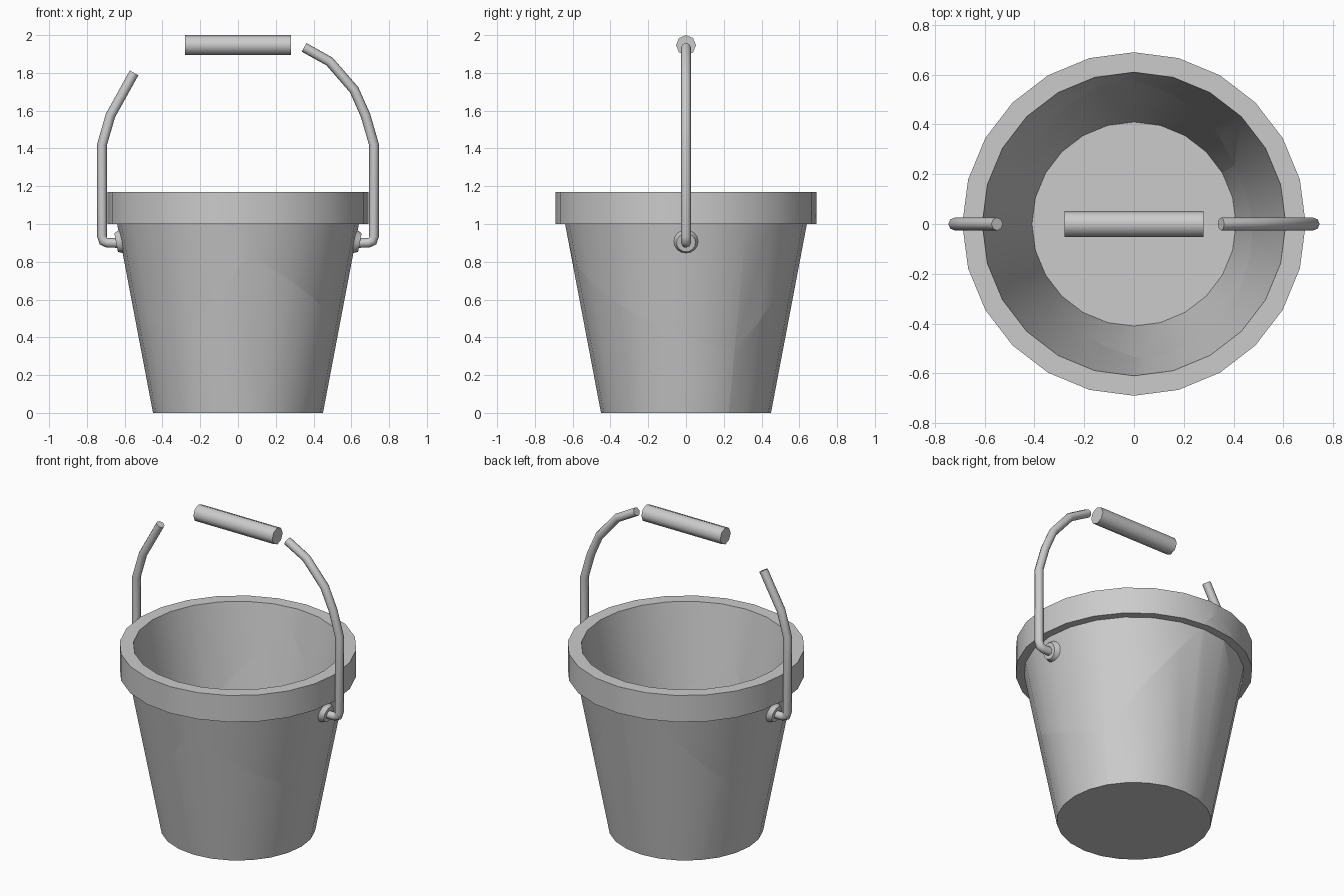
import bpy, bmesh, math
from mathutils import Vector, Matrix

if "Cube" in bpy.data.objects:
    bpy.data.objects.remove(bpy.data.objects["Cube"])

SEG = 24


def finish(bm, name, angle=35):
    bmesh.ops.recalc_face_normals(bm, faces=bm.faces[:])
    me = bpy.data.meshes.new(name)
    bm.to_mesh(me)
    bm.free()
    ob = bpy.data.objects.new(name, me)
    bpy.context.collection.objects.link(ob)
    bpy.ops.object.select_all(action='DESELECT')
    ob.select_set(True)
    bpy.context.view_layer.objects.active = ob
    bpy.ops.object.shade_smooth_by_angle(angle=math.radians(angle))
    return ob


def lathe(profile):
    """Closed solid of revolution; first and last rings are capped."""
    bm = bmesh.new()
    rings = [[bm.verts.new((r * math.cos(2 * math.pi * i / SEG),
                            r * math.sin(2 * math.pi * i / SEG), z))
              for i in range(SEG)] for r, z in profile]
    for a, b in zip(rings, rings[1:]):
        for i in range(SEG):
            j = (i + 1) % SEG
            bm.faces.new((a[i], a[j], b[j], b[i]))
    bm.faces.new(rings[0][::-1])
    bm.faces.new(rings[-1])
    bmesh.ops.recalc_face_normals(bm, faces=bm.faces[:])
    return bm


# Bucket: tapered wall, thick rim and inner floor, split into five shards
PROFILE = [(0.45, 0), (0.64, 1.0), (0.69, 1.0), (0.69, 1.17),
           (0.61, 1.17), (0.41, 0.05)]
SHARDS = {
    "shard_upper_left": (-0.394, -0.092, 0.775),
    "shard_upper_right": (0.404, -0.02, 0.775),
    "shard_lower_front": (0.20, -0.20, 0.30),
    "shard_lower_left": (-0.334, -0.01, 0.26),
    "shard_lower_back": (-0.076, 0.28, 0.30),
}
for name, seed in SHARDS.items():
    bm = lathe(PROFILE)
    here = Vector(seed)
    for other in SHARDS.values():
        if other == seed:
            continue
        there = Vector(other)
        cut = bmesh.ops.bisect_plane(
            bm, geom=bm.verts[:] + bm.edges[:] + bm.faces[:], dist=1e-5,
            plane_co=(here + there) / 2, plane_no=(there - here).normalized(),
            clear_outer=True)
        edges = [e for e in cut["geom_cut"]
                 if isinstance(e, bmesh.types.BMEdge) and e.is_boundary]
        if edges:
            bmesh.ops.triangle_fill(bm, edges=edges, use_beauty=True,
                                    use_dissolve=False)
    finish(bm, "bucket_" + name)


# Bent wire handle, snapped to different lengths on each side
def wire(name, pts):
    cu = bpy.data.curves.new(name, 'CURVE')
    cu.dimensions = '3D'
    cu.bevel_depth = 0.026
    cu.bevel_resolution = 2
    cu.use_fill_caps = True
    sp = cu.splines.new('POLY')
    sp.points.add(len(pts) - 1)
    for p, (x, z) in zip(sp.points, pts):
        p.co = (x, 0, z, 1)
    sp.use_smooth = True
    bpy.context.collection.objects.link(bpy.data.objects.new(name, cu))


LOWER = [(0.61, 0.90), (0.69, 0.90), (0.713, 0.91), (0.72, 0.935), (0.72, 1.42)]
wire("handle_right", LOWER + [(0.675, 1.575), (0.615, 1.71), (0.485, 1.86), (0.35, 1.935)])
wire("handle_left", [(-x, z) for x, z in LOWER + [(0.675, 1.575), (0.55, 1.80)]])

# Handle grip
bm = bmesh.new()
bmesh.ops.create_cone(bm, cap_ends=True, segments=8, radius1=0.053, radius2=0.053,
                      depth=0.56,
                      matrix=Matrix.Translation((0, 0, 1.947)) @ Matrix.Rotation(math.pi / 2, 4, 'Y'))
finish(bm, "handle_grip", 50)

# Round washers where the handle enters the wall
tilt = math.atan(0.19)
for side, label in ((1, "right"), (-1, "left")):
    bm = bmesh.new()
    bmesh.ops.create_cone(
        bm, cap_ends=True, segments=16, radius1=0.066, radius2=0.05, depth=0.035,
        matrix=Matrix.Translation((side * 0.628, 0, 0.905))
        @ Matrix.Rotation(side * (math.pi / 2 + tilt), 4, 'Y'))
    finish(bm, "washer_" + label, 60)
